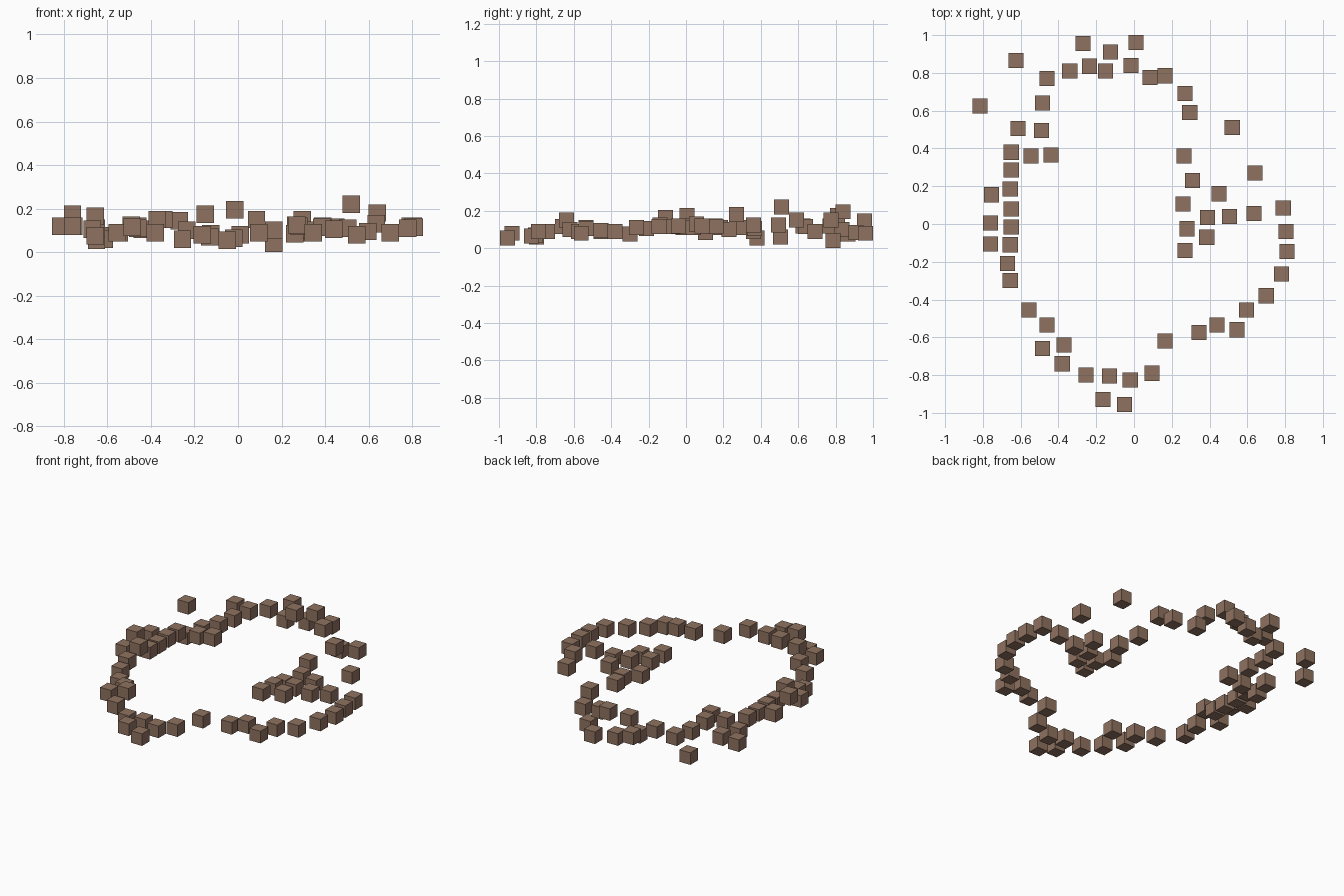
import bpy, bmesh
from mathutils import Matrix

SIZE = 0.08

brown = bpy.data.materials.new("earth brown")
brown.diffuse_color = (0.275, 0.17, 0.117, 1)


def blocks(name, centres):
    """One object made of equal small cubes at the given centres."""
    bm = bmesh.new()
    for c in centres:
        bmesh.ops.create_cube(bm, size=SIZE, matrix=Matrix.Translation(c))
    mesh = bpy.data.meshes.new(name)
    bm.to_mesh(mesh)
    bm.free()
    mesh.materials.append(brown)
    bpy.context.collection.objects.link(bpy.data.objects.new(name, mesh))


# back arc of the ring
blocks("back_rim_blocks", [
    (-.46, .77, .12), (-.34, .81, .15), (-.235, .835, .10), (-.15, .81, .175),
    (-.015, .84, .195), (.085, .775, .15), (.165, .785, .042), (.27, .69, .09),
    (.295, .59, .15), (-.27, .955, .145), (-.125, .91, .085), (.01, .96, .08)])

# left side, a nearly straight row with a few blocks beside it
blocks("left_rim_blocks", [
    (-.485, .64, .115), (-.615, .505, .06), (-.49, .495, .125),
    (-.545, .36, .09), (-.44, .365, .105), (-.65, .38, .055),
    (-.65, .285, .11), (-.655, .185, .11), (-.65, .08, .11),
    (-.65, -.015, .11), (-.655, -.11, .165), (-.67, -.21, .105),
    (-.655, -.30, .075), (-.755, .155, .12), (-.76, .005, .175),
    (-.76, -.105, .12)])

# front arc
blocks("front_rim_blocks", [
    (-.555, -.455, .09), (-.46, -.535, .11), (-.485, -.66, .115),
    (-.37, -.64, .15), (-.38, -.74, .09), (-.255, -.80, .06),
    (-.13, -.805, .07), (-.02, -.825, .065), (.095, -.79, .09),
    (-.165, -.93, .08), (-.05, -.955, .055), (.165, -.62, .10)])

# right bulge
blocks("right_rim_blocks", [
    (.345, -.575, .09), (.44, -.535, .105), (.545, -.56, .08),
    (.595, -.455, .095), (.70, -.38, .09), (.78, -.265, .11),
    (.81, -.145, .115), (.805, -.04, .12), (.79, .085, .12)])

# cluster reaching inward from the right
blocks("inner_cluster_blocks", [
    (.635, .055, .13), (.505, .04, .11), (.39, .035, .12), (.45, .16, .115),
    (.385, -.07, .115), (.28, -.025, .12), (.26, .105, .085),
    (.31, .23, .10), (.265, .36, .125), (.27, -.14, .125)])

# loose blocks outside the ring
blocks("stray_blocks", [
    (-.625, .865, .075), (-.815, .625, .12), (.52, .51, .22), (.64, .27, .18)])
